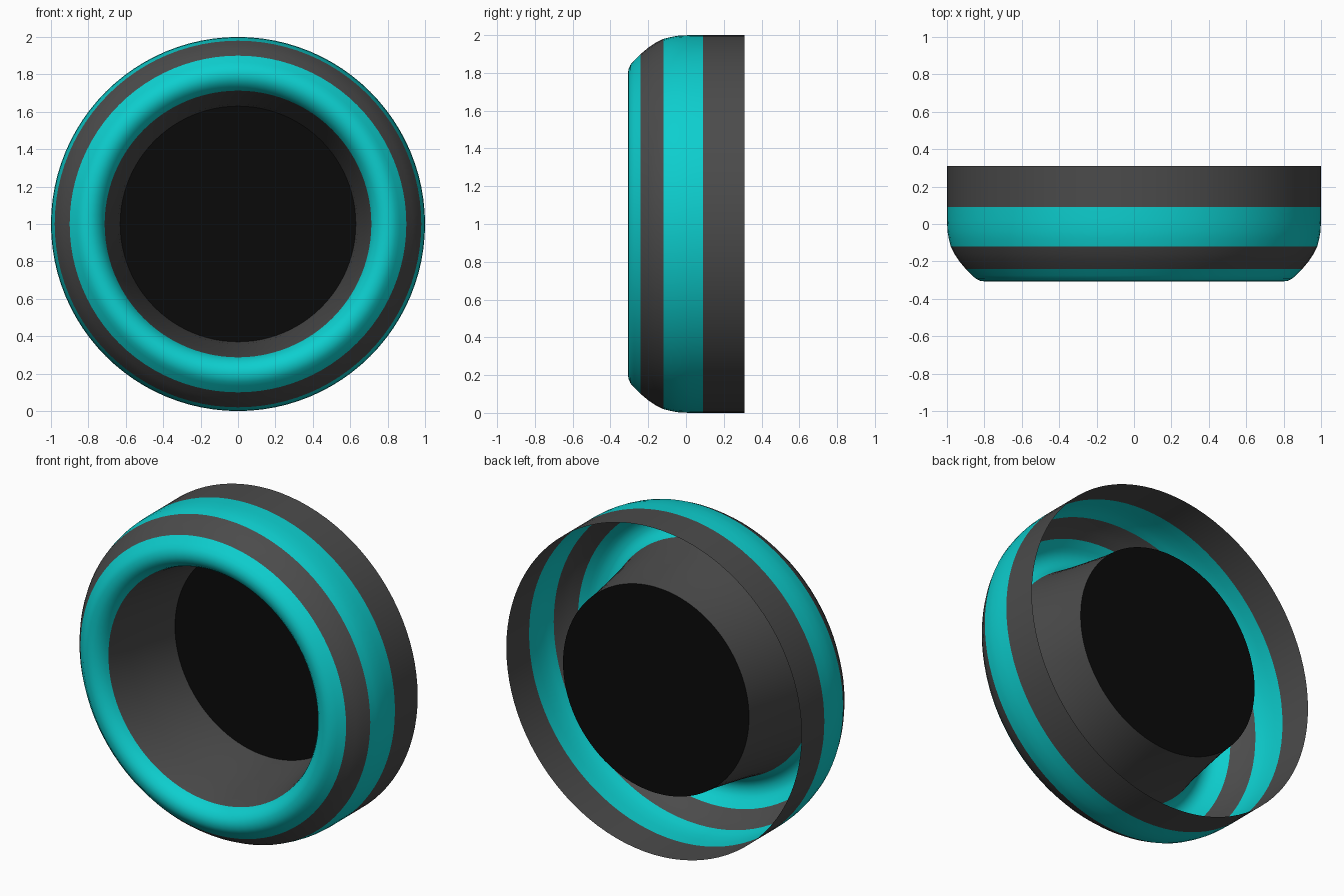
import bpy, bmesh
from math import sin, cos, pi, radians

if "Cube" in bpy.data.objects:
    bpy.data.objects.remove(bpy.data.objects["Cube"])

SEGMENTS = 96
AXIS_Z = 1.0


def material(name, rgb):
    m = bpy.data.materials.new(name)
    m.diffuse_color = (*rgb, 1)
    m.use_nodes = True
    m.node_tree.nodes["Principled BSDF"].inputs["Base Color"].default_value = m.diffuse_color
    return m


teal = material("teal", (0.004, 0.62, 0.62))
grey = material("dark_grey", (0.07, 0.07, 0.07))
black = material("black", (0.003, 0.003, 0.003))


def finish(bm, name, mat):
    mesh = bpy.data.meshes.new(name)
    bm.to_mesh(mesh)
    bm.free()
    mesh.materials.append(mat)
    ob = bpy.data.objects.new(name, mesh)
    bpy.context.collection.objects.link(ob)
    bpy.ops.object.select_all(action='DESELECT')
    ob.select_set(True)
    bpy.context.view_layer.objects.active = ob
    bpy.ops.object.shade_smooth_by_angle(angle=radians(30))
    return ob


def circle(bm, r, y):
    return [bm.verts.new((r * cos(2 * pi * i / SEGMENTS), y,
                          AXIS_Z + r * sin(2 * pi * i / SEGMENTS)))
            for i in range(SEGMENTS)]


def lathe(name, profile, mat):
    """Spin a (radius, y) profile, listed back to front to inside, about the y axis."""
    bm = bmesh.new()
    rings = [circle(bm, r, y) for r, y in profile]
    for a, b in zip(rings, rings[1:]):
        for i in range(SEGMENTS):
            j = (i + 1) % SEGMENTS
            bm.faces.new((a[i], a[j], b[j], b[i]))
    return finish(bm, name, mat)


# Outer wall, open at the back
lathe("rear_band", [(1, 0.31), (1, 0.09)], grey)
lathe("outer_stripe", [(1, 0.09), (1, 0.02), (0.997, -0.04),
                       (0.99, -0.08), (0.98, -0.12)], teal)
lathe("shoulder_band", [(0.98, -0.12), (0.96, -0.16), (0.935, -0.198),
                        (0.90, -0.24)], grey)

# Rounded front lip
lathe("front_lip", [(0.90, -0.24), (0.865, -0.275), (0.845, -0.293), (0.82, -0.305),
                    (0.79, -0.307), (0.762, -0.298), (0.738, -0.278),
                    (0.722, -0.256), (0.713, -0.235)], teal)

# Tapered inner wall
lathe("inner_wall", [(0.713, -0.235), (0.70, -0.18), (0.68, -0.07), (0.658, 0.07),
                     (0.64, 0.19), (0.63, 0.29)], grey)

# Dark disc closing the inner wall
bm = bmesh.new()
bm.faces.new(circle(bm, 0.63, 0.29))
finish(bm, "centre_disc", black)
